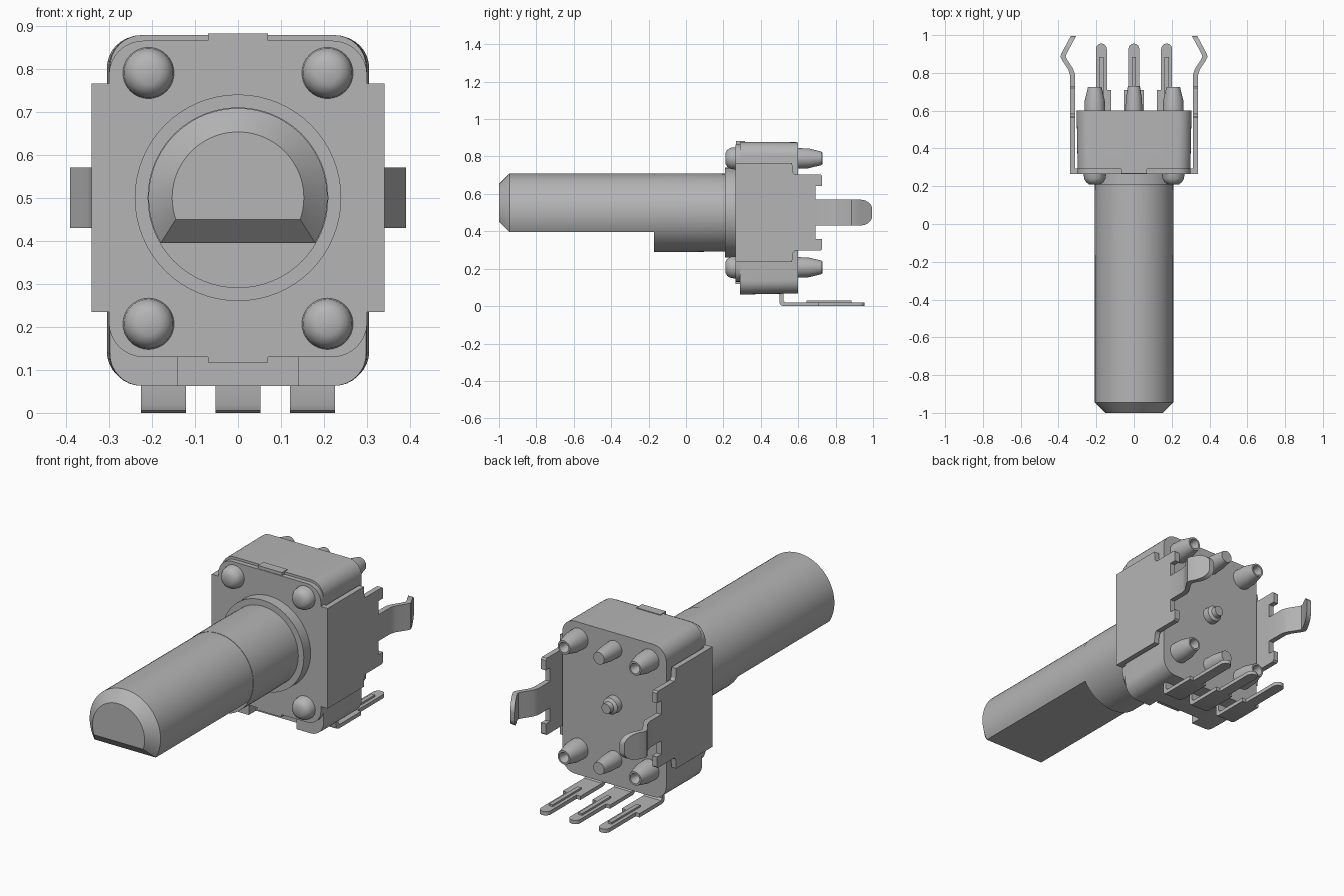
import bpy, bmesh, math

cube = bpy.data.objects.get("Cube")
if cube:
    bpy.data.objects.remove(cube, do_unlink=True)

GREY = (0.46, 0.46, 0.46, 1)
mat = bpy.data.materials.new("matte grey")
mat.use_nodes = True
mat.diffuse_color = GREY
mat.node_tree.nodes["Principled BSDF"].inputs["Base Color"].default_value = GREY


def loft(name, *shells):
    """Each shell is a list of equal-length loops, skinned and capped."""
    bm = bmesh.new()
    for loops in shells:
        rings = [[bm.verts.new(p) for p in loop] for loop in loops]
        n = len(rings[0])
        for a, b in zip(rings, rings[1:]):
            for i in range(n):
                j = (i + 1) % n
                bm.faces.new((a[i], a[j], b[j], b[i]))
        bm.faces.new(rings[0][::-1])
        bm.faces.new(rings[-1])
    bmesh.ops.recalc_face_normals(bm, faces=bm.faces)
    me = bpy.data.meshes.new(name)
    bm.to_mesh(me)
    bm.free()
    me.materials.append(mat)
    ob = bpy.data.objects.new(name, me)
    bpy.context.collection.objects.link(ob)
    bpy.ops.object.select_all(action='DESELECT')
    ob.select_set(True)
    bpy.context.view_layer.objects.active = ob
    bpy.ops.object.shade_smooth_by_angle(angle=math.radians(30))
    return ob


def box(name, x0, x1, y0, y1, z0, z1):
    return loft(name, [[(x, y0, z0), (x, y1, z0), (x, y1, z1), (x, y0, z1)] for x in (x0, x1)])


def turned(name, cx, cz, profile, n=32):
    """Solid of revolution along y; profile holds (radius, y)."""
    return loft(name, [[(cx + r * math.cos(2 * math.pi * i / n), y, cz + r * math.sin(2 * math.pi * i / n))
                        for i in range(n)] for r, y in profile])


def rounded(hx, z0, z1, r, y, notch=None):
    """Rounded rectangle at depth y, optionally notched along the bottom."""
    pts = []
    for cx, cz, a0 in ((hx - r, z0 + r, -90), (hx - r, z1 - r, 0),
                       (r - hx, z1 - r, 90), (r - hx, z0 + r, 180)):
        for k in range(9):
            a = math.radians(a0 + k * 11.25)
            pts.append((cx + r * math.cos(a), y, cz + r * math.sin(a)))
    if notch:
        w, h = notch
        pts += [(-w, y, z0), (-w, y, h), (w, y, h), (w, y, z0)]
    return pts


def d_loop(r, flat, y, n=48):
    """Circle cut by a horizontal flat below the axis."""
    a0 = math.asin(flat / r)
    step = (math.pi - 2 * a0) / n
    return [(r * math.cos(a0 + i * step), y, 0.5 + r * math.sin(a0 + i * step)) for i in range(n + 1)]


# Housing, with a recess under the front edge
loft("housing",
     [rounded(0.298, 0.063, 0.878, 0.075, 0.29, (0.14, 0.13)),
      rounded(0.300, 0.063, 0.878, 0.075, 0.35, (0.14, 0.13))],
     [rounded(0.300, 0.063, 0.878, 0.075, 0.35),
      rounded(0.305, 0.068, 0.876, 0.075, 0.60)])

# Front plate and its locating tabs
loft("front_plate", [rounded(0.30, 0.13, 0.865, 0.08, y) for y in (0.265, 0.293)])
box("top_plate_tab", -0.07, 0.07, 0.268, 0.315, 0.855, 0.882)
box("bottom_plate_tab", -0.07, 0.07, 0.265, 0.293, 0.117, 0.14)

# Shaft: D-shaped end, round base, collar
loft("shaft", [d_loop(0.153, -0.05, -1.0), d_loop(0.208, -0.105, -0.945), d_loop(0.208, -0.105, -0.16)])
turned("shaft_base", 0, 0.5, [(0.21, -0.17), (0.21, 0.05), (0.207, 0.27)], 64)
turned("collar", 0, 0.5, [(0.24, 0.208), (0.24, 0.27)], 64)

# Rivets: domed at the front, hollow at the back
for side, sx in (("left", 1), ("right", -1)):
    for level, cz in (("upper", 0.79), ("lower", 0.207)):
        turned(f"{level}_{side}_rivet_head", sx * 0.208, cz,
               [(0.027, 0.21), (0.045, 0.22), (0.057, 0.24), (0.06, 0.27)])
        turned(f"{level}_{side}_rivet_end", sx * 0.208, cz,
               [(0.055, 0.59), (0.053, 0.655), (0.036, 0.725), (0.027, 0.725), (0.015, 0.67)])

# Solid pegs on the back
for level, cz in (("upper", 0.79), ("lower", 0.207)):
    turned(f"{level}_peg", 0, cz, [(0.045, 0.59), (0.043, 0.66), (0.032, 0.73)])
turned("centre_peg", 0, 0.5, [(0.045, 0.59), (0.043, 0.635), (0.028, 0.645), (0.026, 0.67)])

# Side brackets: upper half of the outline (y, height above axis), mirrored down
half = [(0.265, 0.265), (0.567, 0.265), (0.572, 0.215), (0.582, 0.203), (0.72, 0.203),
        (0.728, 0.195), (0.728, 0.142), (0.692, 0.142), (0.692, 0.07)]
outline = half + [(y, -h) for y, h in reversed(half)]
# Spring tab stations: y, half height, sideways offset
tab = [(0.68, 0.07, 0), (0.79, 0.07, 0), (0.82, 0.07, 0.01), (0.865, 0.07, 0.04), (0.885, 0.07, 0.05),
       (0.90, 0.07, 0.046), (0.93, 0.07, 0.03)]
tab += [(0.93 + 0.065 * math.sin(a), 0.02 + 0.05 * math.cos(a), 0.03 - 0.035 * math.sin(a))
        for a in (math.radians(d) for d in (25, 45, 65, 80, 90))]
for side, s in (("left", 1), ("right", -1)):
    loft(f"{side}_bracket", [[(s * x, y, 0.5 + h) for y, h in outline] for x in (0.312, 0.34)])
    box(f"{side}_bracket_fold", s * 0.28, s * 0.313, 0.265, 0.293, 0.235, 0.765)
    loft(f"{side}_spring_tab",
         [[(s * (0.312 + o), y, 0.5 - h), (s * (0.34 + o), y, 0.5 - h),
           (s * (0.34 + o), y, 0.5 + h), (s * (0.312 + o), y, 0.5 + h)] for y, h, o in tab])

# Terminals: bent foot, rounded pin and raised rib
foot = [(0.50, 0.08), (0.50, 0.018), (0.505, 0.006), (0.52, 0.0), (0.71, 0.0), (0.71, 0.02),
        (0.53, 0.02), (0.52, 0.03), (0.52, 0.08)]
tip = [(0.029 * math.cos(math.radians(a)), 0.926 + 0.029 * math.sin(math.radians(a)))
       for a in range(0, 181, 20)]
pin = [(-0.029, 0.70), (0.029, 0.70)] + tip
for name, cx in (("left", 0.173), ("middle", 0), ("right", -0.173)):
    loft(f"{name}_terminal_foot", [[(cx + w, y, z) for y, z in foot] for w in (-0.052, 0.052)])
    loft(f"{name}_terminal_pin", [[(cx + x, y, z) for x, y in pin] for z in (0.0, 0.02)])
    box(f"{name}_terminal_rib", cx - 0.011, cx + 0.011, 0.645, 0.885, 0.015, 0.03)
